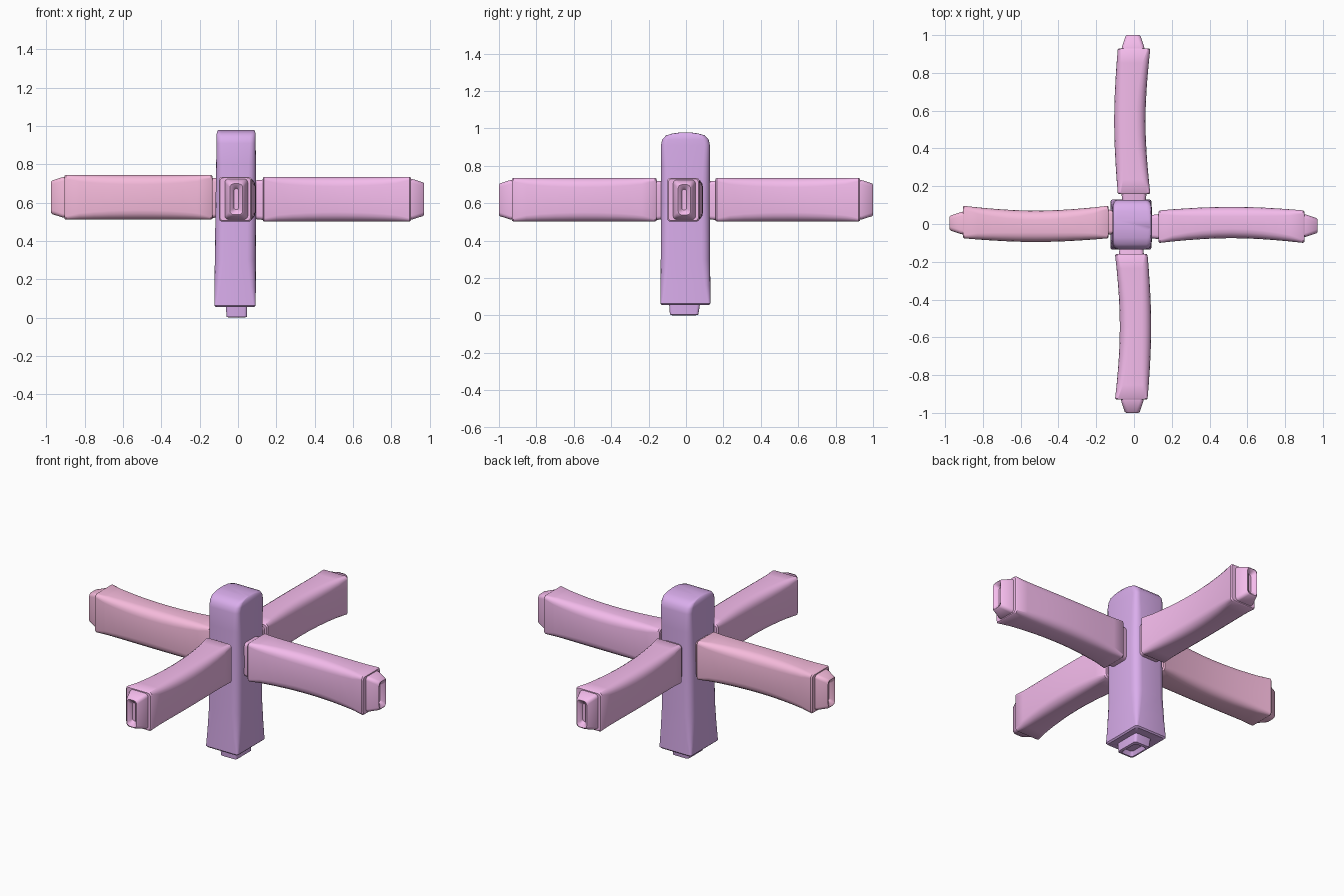
import bpy, bmesh, math
from mathutils import Matrix


def material(name, rgb):
    m = bpy.data.materials.new(name)
    m.diffuse_color = (*rgb, 1)
    return m


def rounded_rect(hw, hh, r, n=4):
    """Points of a rounded rectangle, counter-clockwise."""
    pts = []
    for i, (sx, sy) in enumerate([(1, 1), (-1, 1), (-1, -1), (1, -1)]):
        for k in range(n + 1):
            a = math.radians(90 * (i + k / n))
            pts.append((sx * (hw - r) + r * math.cos(a), sy * (hh - r) + r * math.sin(a)))
    return pts


def loft(name, rings, mat, matrix=Matrix()):
    """Skin rounded rectangles given as (z, centre x, centre y, half x, half y, radius)."""
    bm = bmesh.new()
    loops = [[bm.verts.new((cx + x, cy + y, z)) for x, y in rounded_rect(hx, hy, r)]
             for z, cx, cy, hx, hy, r in rings]
    for a, b in zip(loops, loops[1:]):
        for i in range(len(a)):
            j = (i + 1) % len(a)
            bm.faces.new((a[i], a[j], b[j], b[i]))
    bm.faces.new(loops[0][::-1])
    bm.faces.new(loops[-1])
    bmesh.ops.transform(bm, matrix=matrix, verts=bm.verts)
    bmesh.ops.recalc_face_normals(bm, faces=bm.faces)
    me = bpy.data.meshes.new(name)
    bm.to_mesh(me)
    bm.free()
    ob = bpy.data.objects.new(name, me)
    bpy.context.collection.objects.link(ob)
    me.materials.append(mat)
    bpy.context.view_layer.objects.active = ob
    ob.select_set(True)
    bpy.ops.object.shade_smooth_by_angle(angle=math.radians(40))
    ob.select_set(False)


purple = material("purple", (0.70, 0.42, 0.84))
pink = material("pink", (0.91, 0.50, 0.84))
rose = material("rose", (0.93, 0.50, 0.72))

# Central post: hollow foot plug, straight body, top arched along y
post = [
    (0.025, -0.006, -0.01, 0.030, 0.050, 0.012),
    (0.000, -0.006, -0.01, 0.040, 0.062, 0.015),
    (0.004, -0.006, -0.01, 0.053, 0.076, 0.015),
    (0.055, -0.008, -0.008, 0.056, 0.082, 0.015),
    (0.055, -0.016, -0.003, 0.100, 0.126, 0.012),
    (0.063, -0.016, -0.003, 0.108, 0.133, 0.012),
    (0.160, -0.015, -0.003, 0.108, 0.133, 0.030),
    (0.300, -0.014, -0.003, 0.107, 0.132, 0.045),
    (0.600, -0.011, -0.003, 0.106, 0.131, 0.045),
    (0.800, -0.010, -0.003, 0.104, 0.131, 0.038),
    (0.910, -0.010, -0.003, 0.102, 0.131, 0.030),
    (0.940, -0.010, -0.003, 0.102, 0.124, 0.030),
    (0.962, -0.010, -0.003, 0.101, 0.104, 0.025),
    (0.972, -0.010, -0.003, 0.098, 0.070, 0.020),
    (0.978, -0.010, -0.003, 0.095, 0.030, 0.015),
]
loft("post", post, purple)


def arm(name, angle, start, side, lift, mat):
    """Bowed arm: neck at the post, rounded body, tapered plug with a dent."""
    L, bow = 0.772, 0.022
    zc = 0.618 + lift
    rings = [(start - 0.05, side, zc - 0.003, 0.060, 0.100, 0.02),
             (start, side, zc - 0.003, 0.066, 0.105, 0.02),
             (start, side, zc, 0.080, 0.112, 0.018),
             (start + 0.007, side, zc, 0.086, 0.117, 0.018)]
    for i in range(1, 10):
        t = i / 10
        s = math.sin(math.pi * t)
        rings.append((start + L * t, side + bow * s, zc,
                      0.086 - 0.003 * s, 0.117, 0.018 + 0.032 * s ** 0.6))
    e = start + L
    rings += [(e - 0.007, side, zc, 0.086, 0.117, 0.018),
              (e, side, zc, 0.080, 0.112, 0.018),
              (e, side + 0.005, zc, 0.060, 0.106, 0.02),
              (e + 0.010, side + 0.005, zc, 0.058, 0.105, 0.02),
              (e + 0.064, side + 0.005, zc, 0.040, 0.088, 0.02),
              (e + 0.070, side + 0.005, zc, 0.033, 0.081, 0.02),
              (e + 0.060, side + 0.005, zc, 0.018, 0.066, 0.015),
              (e + 0.045, side + 0.005, zc, 0.012, 0.055, 0.011)]
    # local z -> outward, local x -> sideways, local y -> up
    axes = Matrix(((0, 0, 1, 0), (1, 0, 0, 0), (0, 1, 0, 0), (0, 0, 0, 1)))
    loft(name, rings, mat, Matrix.Rotation(math.radians(angle), 4, 'Z') @ axes)


arm("right_arm", 0, 0.130, -0.014, 0, pink)
arm("back_arm", 90, 0.158, 0.000, 0, pink)
arm("left_arm", 180, 0.134, -0.010, 0.010, rose)
arm("front_arm", 270, 0.158, -0.014, 0, pink)
